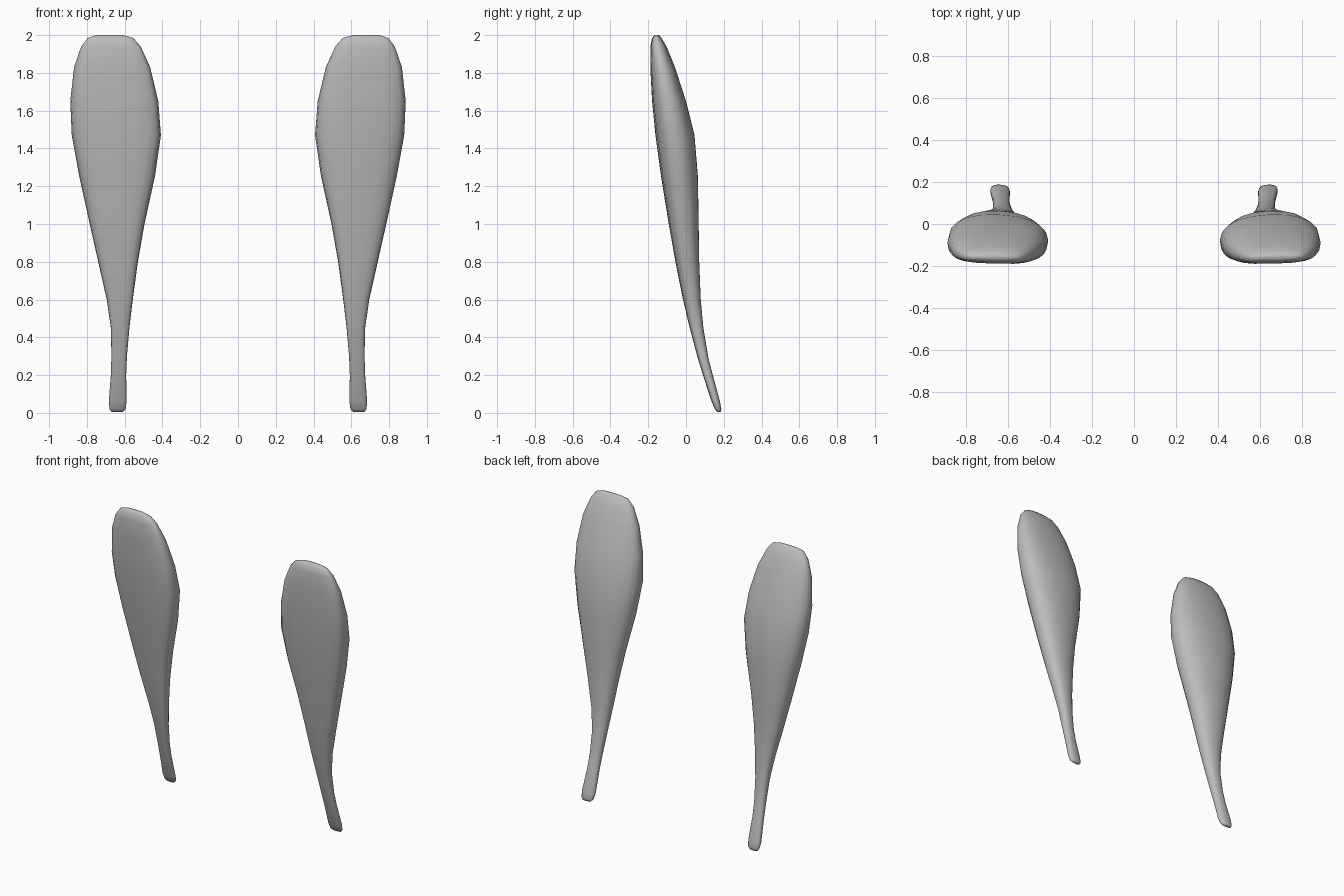
import bpy, bmesh
from math import cos, sin, tau

cube = bpy.data.objects.get("Cube")
if cube:
    bpy.data.objects.remove(cube)

grey = bpy.data.materials.new("plain grey")
grey.use_nodes = True
grey.diffuse_color = (0.5, 0.5, 0.5, 1)
grey.node_tree.nodes["Principled BSDF"].inputs["Base Color"].default_value = (0.5, 0.5, 0.5, 1)

# Cross-sections up the blade: height, inner x, outer x, front y, back y
SECTIONS = [
    (0.005, .61, .67, .165, .184), (0.02, .595, .68, .153, .187),
    (0.06, .59, .684, .136, .180), (0.2, .592, .673, .09, .142),
    (0.3, .588, .67, .06, .117), (0.45, .575, .673, .02, .092),
    (0.6, .557, .695, -.015, .078), (0.8, .53, .74, -.055, .07),
    (1.0, .495, .785, -.09, .067), (1.25, .44, .84, -.13, .063),
    (1.47, .408, .88, -.16, .045), (1.65, .422, .888, -.178, .0),
    (1.83, .465, .868, -.188, -.058), (1.94, .515, .83, -.188, -.103),
    (1.985, .555, .795, -.179, -.13), (2.0, .61, .75, -.165, -.145),
]
SIDES = 20


def power(value, exponent):
    return abs(value) ** exponent * (1 if value >= 0 else -1)


def blade(name, side):
    bm = bmesh.new()
    rings = []
    for z, inner, outer, front, back in SECTIONS:
        mid, half = (inner + outer) / 2, (outer - inner) / 2
        depth = back - front
        seam = front + depth * 0.45
        ring = []
        for i in range(SIDES):
            c, s = cos(tau * i / SIDES), sin(tau * i / SIDES)
            # Flat squared front, rounder back, slightly skewed
            e = 0.65 if s < 0 else 0.9
            u = power(c, e)
            y = seam + power(s, e) * (back - seam if s > 0 else seam - front)
            y += 0.05 * depth * u
            ring.append(bm.verts.new((side * (mid + half * u), y, z)))
        rings.append(ring)
    for low, high in zip(rings, rings[1:]):
        for i in range(SIDES):
            j = (i + 1) % SIDES
            bm.faces.new((low[i], low[j], high[j], high[i]))
    bm.faces.new(rings[0])
    bm.faces.new(rings[-1])
    bmesh.ops.recalc_face_normals(bm, faces=bm.faces)
    for face in bm.faces:
        face.smooth = True
    mesh = bpy.data.meshes.new(name)
    bm.to_mesh(mesh)
    bm.free()
    mesh.materials.append(grey)
    bpy.context.collection.objects.link(bpy.data.objects.new(name, mesh))


# Mirrored pair
blade("left_blade", 1)
blade("right_blade", -1)
